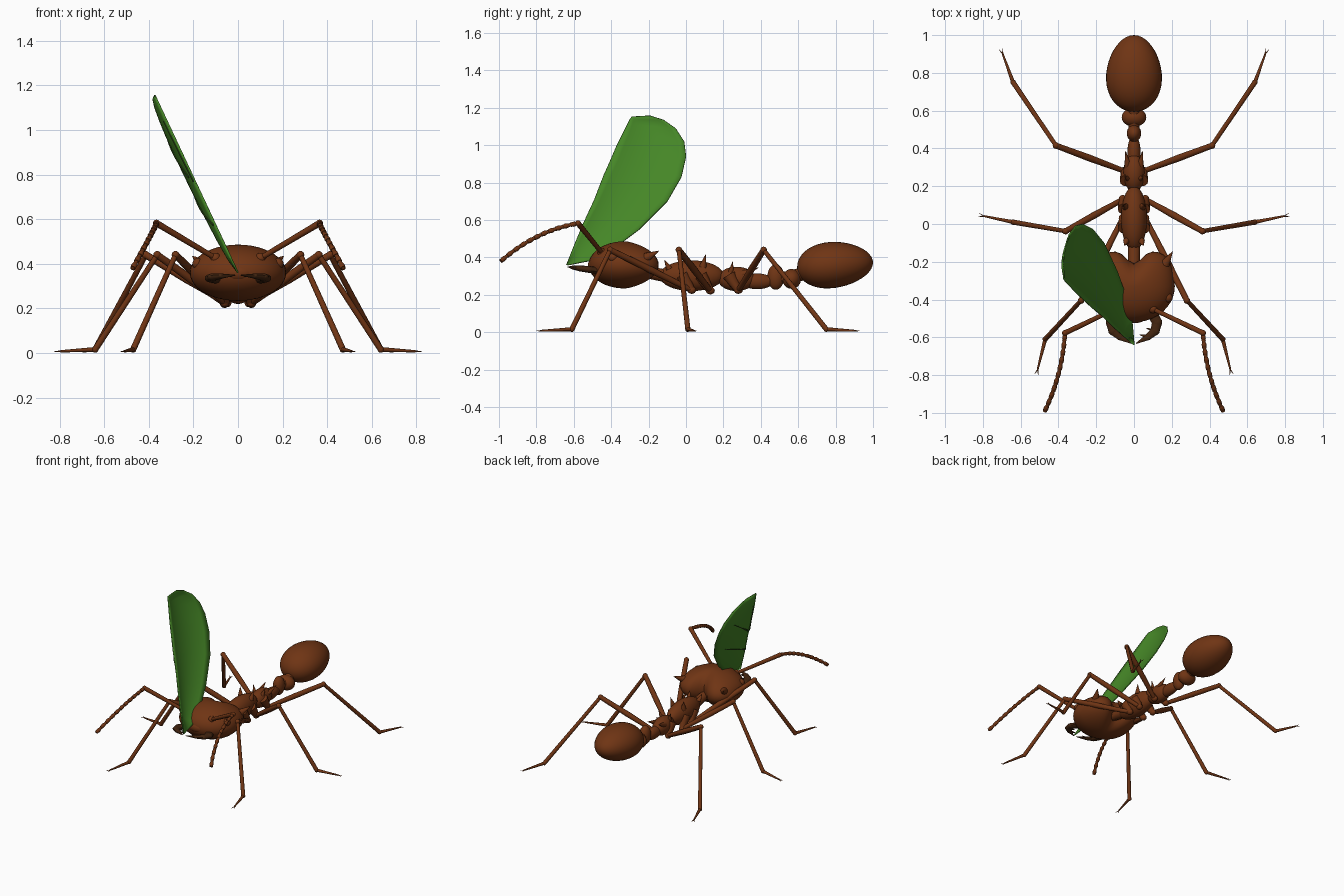
import bpy, bmesh, math
from mathutils import Vector, Matrix

cube = bpy.data.objects.get("Cube")
if cube:
    bpy.data.objects.remove(cube)


def material(name, rgb):
    m = bpy.data.materials.new(name)
    m.use_nodes = True
    m.diffuse_color = (*rgb, 1)
    bsdf = next(n for n in m.node_tree.nodes if n.type == 'BSDF_PRINCIPLED')
    bsdf.inputs["Base Color"].default_value = (*rgb, 1)
    bsdf.inputs["Roughness"].default_value = 0.6
    return m


BROWN = material("rust_brown", (0.16, 0.035, 0.007))
DARK = material("dark_brown", (0.055, 0.018, 0.005))
GREEN = material("leaf_green", (0.06, 0.24, 0.02))
VEIN = material("vein_green", (0.035, 0.09, 0.012))


def finish(name, bm, mat):
    mesh = bpy.data.meshes.new(name)
    for f in bm.faces:
        f.smooth = True
    bm.to_mesh(mesh)
    bm.free()
    mesh.materials.append(mat)
    obj = bpy.data.objects.new(name, mesh)
    bpy.context.collection.objects.link(obj)
    bpy.ops.object.select_all(action='DESELECT')
    obj.select_set(True)
    bpy.context.view_layer.objects.active = obj
    bpy.ops.object.shade_smooth_by_angle(angle=math.radians(50))
    return obj


def ball(bm, loc, size, segs=16, direction=None):
    mat = Matrix.Translation(loc)
    if direction is not None:
        mat = mat @ Vector(direction).to_track_quat('Z', 'Y').to_matrix().to_4x4()
    mat = mat @ Matrix.Diagonal((*size, 1))
    return bmesh.ops.create_uvsphere(bm, u_segments=segs, v_segments=segs // 2 + 2,
                                     radius=1, matrix=mat)["verts"]


def rod(bm, a, b, r1, r2, segs=10):
    a, b = Vector(a), Vector(b)
    d = b - a
    mat = Matrix.Translation((a + b) / 2) @ d.to_track_quat('Z', 'Y').to_matrix().to_4x4()
    bmesh.ops.create_cone(bm, cap_ends=True, segments=segs, radius1=r1, radius2=r2,
                          depth=d.length, matrix=mat)


def chain(bm, pts, radii):
    for i in range(len(pts) - 1):
        rod(bm, pts[i], pts[i + 1], radii[i], radii[i + 1])
        ball(bm, pts[i], [radii[i] * 1.03] * 3, 10)


def ellipsoid(name, loc, size, mat=BROWN):
    bm = bmesh.new()
    ball(bm, loc, size, 28)
    return finish(name, bm, mat)


# Body, from the neck back to the waist
ellipsoid("front_thorax", (0, 0.03, 0.302), (0.069, 0.172, 0.082))
ellipsoid("rear_thorax", (0, 0.27, 0.285), (0.057, 0.1, 0.065))
ellipsoid("thorax_tail", (0, 0.38, 0.272), (0.035, 0.09, 0.042))
ellipsoid("first_waist_node", (0, 0.48, 0.295), (0.038, 0.045, 0.068))
ellipsoid("second_waist_node", (0, 0.565, 0.285), (0.065, 0.05, 0.053))
bm = bmesh.new()
rod(bm, (0, -0.26, 0.33), (0, -0.1, 0.3), 0.03, 0.035)
rod(bm, (0, 0.4, 0.27), (0, 0.62, 0.31), 0.024, 0.035)
finish("neck_and_waist", bm, BROWN)

# Egg-shaped abdomen, a little fuller towards the waist
bm = bmesh.new()
for v in ball(bm, (0, 0, 0), (1, 1, 1), 36, (0, 1, 0)):
    fullness = 1 - 0.12 * v.co.y
    v.co = (v.co.x * 0.147 * fullness, 0.797 + v.co.y * 0.203,
            0.36 + v.co.z * 0.123 * fullness + 0.012 * v.co.y)
finish("abdomen", bm, BROWN)

# Heart-shaped head with a notch at the back
bm = bmesh.new()
for v in ball(bm, (0, 0, 0), (1, 1, 1), 40):
    x, y, z = v.co
    back = max(y, 0) * (0.1 * x * x - 0.07 * math.exp(-(x / 0.27) ** 2))
    v.co = (x * 0.216, -0.33 + y * 0.19 + back, 0.36 + z * 0.126)
finish("head", bm, BROWN)
ellipsoid("mouth_plate", (0, -0.47, 0.358), (0.085, 0.055, 0.045))

# Legs: hip, knee, ankle, toe on the model's left side
LEGS = {
    "front": ((0.06, 0.03, 0.225), (0.28, -0.405, 0.44), (0.47, -0.61, 0.016), (0.51, -0.77, 0.008)),
    "middle": ((0.06, 0.13, 0.222), (0.362, -0.038, 0.44), (0.64, 0.01, 0.016), (0.795, 0.042, 0.008)),
    "hind": ((0.05, 0.28, 0.225), (0.413, 0.415, 0.44), (0.64, 0.75, 0.016), (0.695, 0.9, 0.008)),
}
for side, s in (("left", 1), ("right", -1)):
    def flip(p):
        return Vector((p[0] * s, p[1], p[2]))

    for label, joints in LEGS.items():
        hip, knee, ankle, toe = [flip(p) for p in joints]
        bm = bmesh.new()
        # Stout hip joint
        rod(bm, hip + Vector((-0.01 * s, -0.05, 0.08)), hip, 0.036, 0.02)
        ball(bm, hip, (0.021, 0.024, 0.02), 12)
        # Thigh and shin
        rod(bm, hip, hip.lerp(knee, 0.5), 0.014, 0.019)
        rod(bm, hip.lerp(knee, 0.5), knee, 0.019, 0.016)
        ball(bm, knee, [0.0175] * 3, 12)
        rod(bm, knee, ankle, 0.012, 0.014)
        ball(bm, ankle, [0.0145] * 3, 12)
        # Foot with two claws
        rod(bm, ankle, toe, 0.011, 0.005)
        ahead = (toe - ankle).normalized()
        out = ahead.cross(Vector((0, 0, 1)))
        for w in (1, -1):
            rod(bm, toe, toe + ahead * 0.028 + out * 0.01 * w, 0.004, 0.001, 6)
        finish(f"{side}_{label}_leg", bm, BROWN)

    # Antenna: a long first joint, then a beaded drooping whip
    bm = bmesh.new()
    elbow = Vector((0.365, -0.577, 0.582))
    rod(bm, flip((0.1, -0.45, 0.425)), flip(elbow), 0.012, 0.015)
    ball(bm, flip((0.1, -0.45, 0.425)), [0.024] * 3, 12)
    ball(bm, flip(elbow), [0.016] * 3, 12)
    mid, tip = Vector((0.38, -0.8, 0.545)), Vector((0.472, -0.99, 0.38))
    beads = 11
    path = [flip(elbow * (1 - t) ** 2 + mid * 2 * t * (1 - t) + tip * t * t)
            for t in [i / beads for i in range(beads + 1)]]
    for a, b in zip(path, path[1:]):
        half = (b - a).length / 2
        rod(bm, a, b, 0.009, 0.012, 8)
        ball(bm, a.lerp(b, 0.6), (0.0135, 0.0135, half), 10, b - a)
    finish(f"{side}_antenna", bm, BROWN)

    # Flattened, curved jaw with inner teeth
    bm = bmesh.new()
    jaw = [(0.09, -0.46, 0), (0.122, -0.52, 0), (0.112, -0.565, 0),
           (0.075, -0.598, 0), (0.012, -0.632, 0)]
    chain(bm, [flip(p) for p in jaw], [0.03, 0.028, 0.025, 0.018, 0.003])
    for p in jaw[2:4]:
        rod(bm, flip(p), flip((p[0] - 0.045, p[1] + 0.012, 0)), 0.014, 0.002, 6)
    for v in bm.verts:
        v.co.z = 0.345 + v.co.z * 0.65 - (v.co.y + 0.6) * 0.12
    finish(f"{side}_jaw", bm, DARK)

    # Eye
    bm = bmesh.new()
    ball(bm, flip((0.18, -0.39, 0.4)), (0.025, 0.026, 0.026), 14)
    finish(f"{side}_eye", bm, BROWN)

    # Thorn-like spines on head and thorax
    bm = bmesh.new()
    for base, tip, r in (((0.165, -0.21, 0.4), (0.205, -0.145, 0.435), 0.026),
                         ((0.04, -0.09, 0.34), (0.05, -0.115, 0.385), 0.018),
                         ((0.042, 0.09, 0.35), (0.055, 0.105, 0.415), 0.02),
                         ((0.03, 0.24, 0.32), (0.05, 0.25, 0.378), 0.016),
                         ((0.032, 0.3, 0.31), (0.045, 0.388, 0.345), 0.02)):
        rod(bm, flip(base), flip(tip), r, 0.001, 10)
    finish(f"{side}_spines", bm, BROWN)


# Leaf: cupped sheet spanned between its two edges, leaning to the right
def leaf_point(y, z, cup=0.0):
    return Vector((-0.375 * (z - 0.36) / 0.8 - cup, y, z))


EDGES = (((-0.64, 0.36), (-0.63, 0.36)), ((-0.6, 0.46), (-0.5, 0.385)),
         ((-0.55, 0.58), (-0.39, 0.445)), ((-0.49, 0.71), (-0.25, 0.55)),
         ((-0.44, 0.84), (-0.1, 0.7)), ((-0.4, 0.93), (-0.025, 0.83)),
         ((-0.37, 1.0), (0.0, 0.94)), ((-0.34, 1.06), (-0.01, 1.02)),
         ((-0.315, 1.11), (-0.055, 1.09)), ((-0.3, 1.14), (-0.12, 1.135)),
         ((-0.29, 1.153), (-0.19, 1.157)))
COLS = 10
bm = bmesh.new()
rows = []
for i, (a, b) in enumerate(EDGES):
    depth = 0.036 * math.sin(math.pi * i / (len(EDGES) - 1)) ** 0.7 if 0 < i < len(EDGES) - 1 else 0
    row = []
    for j in range(COLS + 1):
        u = j / COLS
        row.append(bm.verts.new(leaf_point(a[0] + (b[0] - a[0]) * u, a[1] + (b[1] - a[1]) * u,
                                           depth * 4 * u * (1 - u))))
    rows.append(row)
for low, high in zip(rows, rows[1:]):
    for j in range(COLS):
        bm.faces.new((low[j], low[j + 1], high[j + 1], high[j]))
bmesh.ops.recalc_face_normals(bm, faces=bm.faces)
leaf = finish("leaf", bm, GREEN)
thick = leaf.modifiers.new("thickness", 'SOLIDIFY')
thick.thickness = 0.007
thick.offset = 0

# Leaf veins, laid on the sheet by projecting along x
bpy.context.view_layer.update()
bm = bmesh.new()
for a, b in (((-0.41, 0.79), (-0.11, 0.97)), ((-0.54, 0.575), (-0.165, 0.74)),
             ((-0.46, 0.77), (-0.315, 1.04))):
    pts = []
    for k in range(9):
        y, z = (a[n] + (b[n] - a[n]) * k / 8 for n in (0, 1))
        hit, loc, _, _ = leaf.ray_cast((-2, y, z), (1, 0, 0))
        if hit:
            pts.append(loc)
    for k in range(len(pts) - 1):
        rod(bm, pts[k], pts[k + 1], 0.006 - 0.0004 * k, 0.0056 - 0.0004 * k, 6)
finish("leaf_veins", bm, VEIN)
